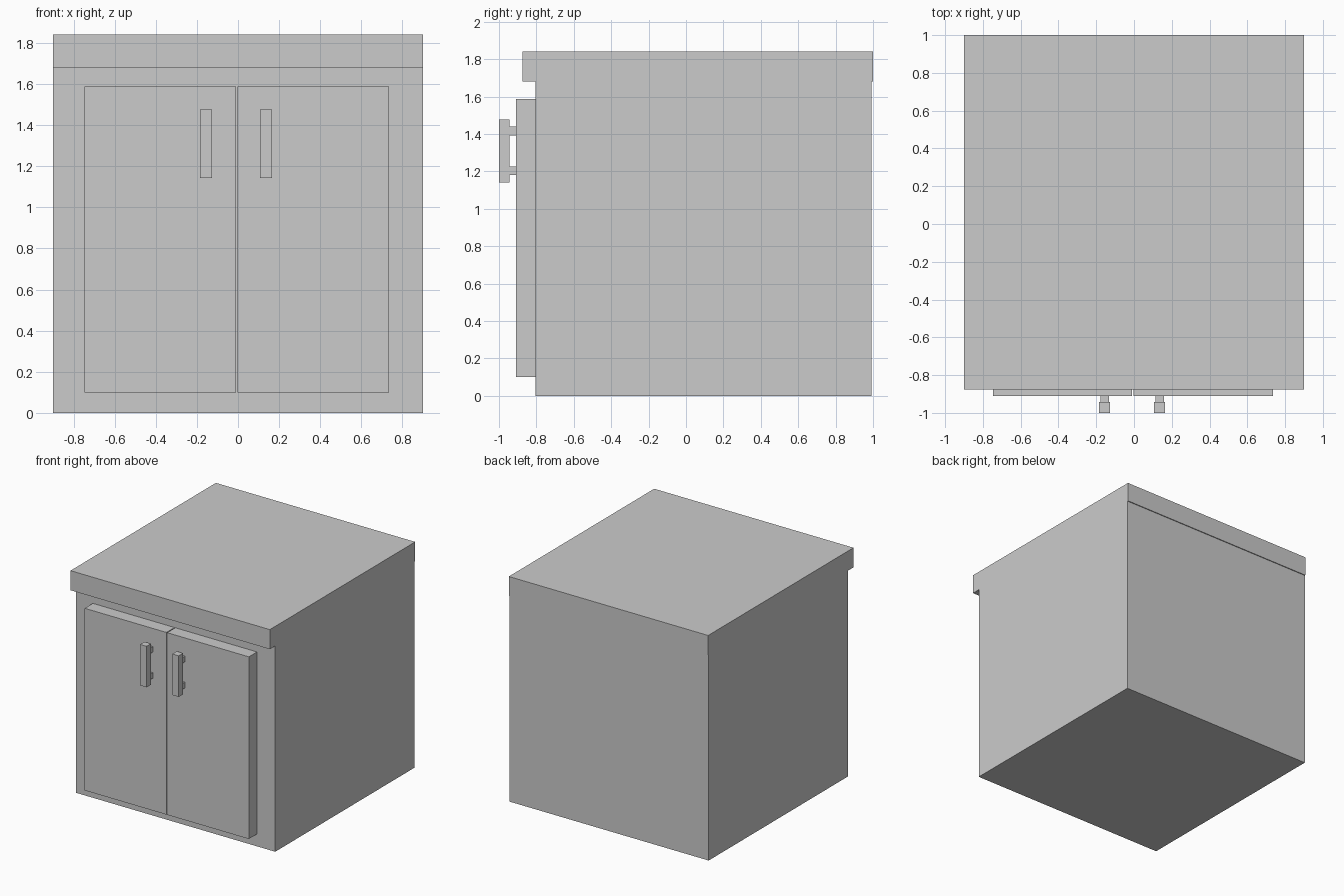
import bpy

if "Cube" in bpy.data.objects:
    bpy.data.objects.remove(bpy.data.objects["Cube"])


def box(name, x, y, z):
    """Box spanning the given (min, max) ranges."""
    bpy.ops.mesh.primitive_cube_add(size=1, location=[(a + b) / 2 for a, b in (x, y, z)])
    ob = bpy.context.object
    ob.name = name
    ob.scale = [b - a for a, b in (x, y, z)]
    bpy.ops.object.transform_apply(location=False, rotation=False, scale=True)
    return ob


# Carcass and countertop (flush at the sides, overhanging at the front)
box("cabinet_body", (-0.9, 0.9), (-0.805, 0.993), (0, 1.68))
box("countertop", (-0.9, 0.9), (-0.875, 1.0), (1.68, 1.84))

# Two doors, each with a bar handle on two posts
for side, door_x, handle_x in (("left", (-0.747, -0.010), -0.155),
                               ("right", (-0.003, 0.735), 0.136)):
    box(side + "_door", door_x, (-0.91, -0.805), (0.10, 1.587))
    box(side + "_handle_bar", (handle_x - 0.029, handle_x + 0.029),
        (-1.0, -0.943), (1.142, 1.477))
    for level, z in (("lower", 1.203), ("upper", 1.416)):
        box(f"{side}_handle_{level}_post", (handle_x - 0.023, handle_x + 0.023),
            (-0.943, -0.91), (z - 0.023, z + 0.023))
